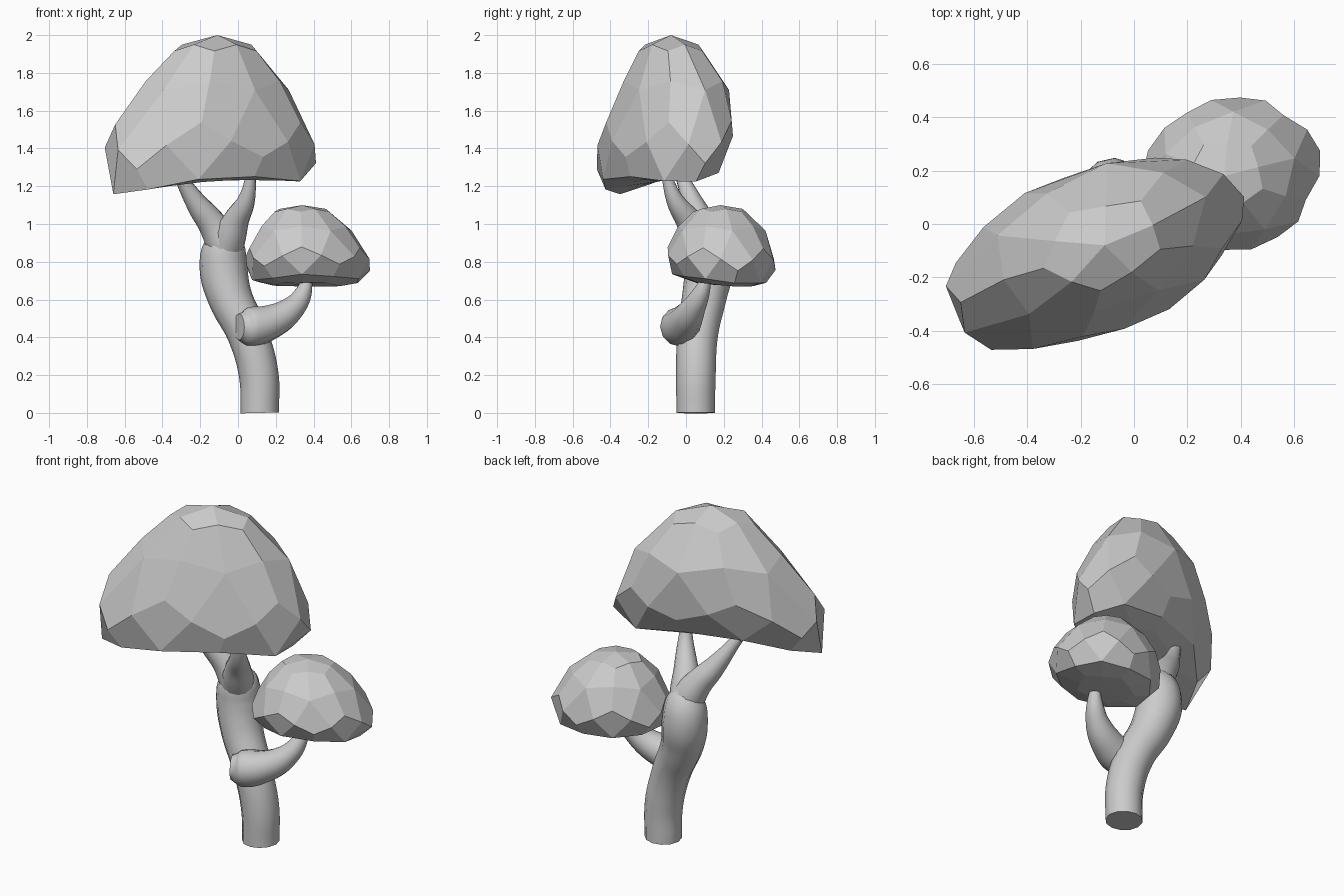
import bpy, bmesh, math

def activate(ob):
    bpy.ops.object.select_all(action='DESELECT')
    ob.select_set(True)
    bpy.context.view_layer.objects.active = ob

# Smooth tapered limb along a curved path: points are (x, y, z, radius)
def limb(name, pts):
    cu = bpy.data.curves.new(name, 'CURVE')
    cu.dimensions = '3D'
    cu.bevel_depth = 1.0
    cu.bevel_resolution = 4
    cu.resolution_u = 6
    cu.use_fill_caps = True
    sp = cu.splines.new('BEZIER')
    sp.radius_interpolation = 'CARDINAL'
    sp.bezier_points.add(len(pts) - 1)
    for bp, (x, y, z, r) in zip(sp.bezier_points, pts):
        bp.co = (x, y, z)
        bp.radius = r
        bp.handle_left_type = bp.handle_right_type = 'AUTO'
    ob = bpy.data.objects.new(name, cu)
    bpy.context.collection.objects.link(ob)
    activate(ob)
    bpy.ops.object.convert(target='MESH')
    bpy.ops.object.shade_smooth_by_angle(angle=math.radians(50))
    return bpy.context.object

# Faceted crown: icosahedron split into kite faces, remapped to elliptical levels
# rows: (polar fraction, z, centre x, centre y, half length, half width)
def crown(name, rows, angle, tilt=0.0, droop=0.0):
    bm = bmesh.new()
    bmesh.ops.create_icosphere(bm, subdivisions=1, radius=1)
    me = bpy.data.meshes.new(name)
    bm.to_mesh(me)
    bm.free()
    ob = bpy.data.objects.new(name, me)
    bpy.context.collection.objects.link(ob)
    mod = ob.modifiers.new("kites", 'SUBSURF')
    mod.subdivision_type = 'SIMPLE'
    mod.levels = 1
    activate(ob)
    bpy.ops.object.modifier_apply(modifier=mod.name)
    ca, sa = math.cos(angle), math.sin(angle)
    for v in ob.data.vertices:
        p = v.co.normalized()
        u = math.acos(max(-1, min(1, p.z))) / math.pi
        i = 0
        while i < len(rows) - 2 and u > rows[i + 1][0]:
            i += 1
        f = (u - rows[i][0]) / (rows[i + 1][0] - rows[i][0])
        z, cx, cy, a, b = [m + (n - m) * f for m, n in zip(rows[i][1:], rows[i + 1][1:])]
        h = math.hypot(p.x, p.y) or 1
        dx, dy = p.x / h * a, p.y / h * b
        low = max(0.0, min(1.0, (u - 0.40) / 0.22))
        x, y = cx + dx * ca - dy * sa, cy + dx * sa + dy * ca
        v.co = (x, y, z + low * (tilt * (y - cy) - droop * dx * dx))
    ob.data.shade_flat()
    return ob

# Trunk and limbs
limb("trunk", [(0.115, 0.052, 0, 0.102), (0.11, 0.052, 0.2, 0.105), (0.05, 0.062, 0.42, 0.108),
               (-0.045, 0.098, 0.62, 0.118), (-0.078, 0.122, 0.78, 0.126),
               (-0.07, 0.105, 0.9, 0.105), (-0.06, 0.08, 0.98, 0.05)])
limb("left_branch", [(-0.06, 0.1, 0.87, 0.10), (-0.13, 0.08, 0.99, 0.08),
                     (-0.22, 0.035, 1.11, 0.058), (-0.325, -0.035, 1.28, 0.03)])
limb("right_branch", [(-0.055, 0.08, 0.9, 0.09), (-0.015, 0.02, 1.01, 0.072),
                      (0.045, -0.06, 1.13, 0.046), (0.072, -0.11, 1.28, 0.026)])
limb("side_branch", [(0.005, -0.065, 0.455, 0.07), (0.06, -0.04, 0.455, 0.103),
                     (0.17, -0.01, 0.48, 0.092),
                     (0.285, 0.035, 0.55, 0.068), (0.345, 0.08, 0.635, 0.046),
                     (0.37, 0.115, 0.73, 0.026)])

# Leaf crowns
crown("large_crown", [
    (0.00, 2.00, -0.11, -0.08, 0.0, 0.0),
    (0.176, 1.95, -0.115, -0.08, 0.20, 0.14),
    (0.26, 1.86, -0.12, -0.07, 0.30, 0.21),
    (0.352, 1.71, -0.13, -0.06, 0.43, 0.27),
    (0.44, 1.55, -0.145, -0.09, 0.545, 0.305),
    (0.50, 1.46, -0.15, -0.11, 0.59, 0.305),
    (0.56, 1.385, -0.148, -0.125, 0.605, 0.30),
    (0.648, 1.29, -0.145, -0.14, 0.555, 0.265),
    (0.80, 1.25, -0.15, -0.13, 0.32, 0.15),
    (1.00, 1.23, -0.15, -0.12, 0.0, 0.0)], math.radians(22), 0.15, 0.33)
crown("small_crown", [
    (0.00, 1.10, 0.34, 0.18, 0.0, 0.0),
    (0.176, 1.08, 0.34, 0.18, 0.13, 0.12),
    (0.26, 1.04, 0.345, 0.18, 0.19, 0.175),
    (0.352, 0.965, 0.355, 0.18, 0.255, 0.24),
    (0.44, 0.875, 0.36, 0.185, 0.31, 0.28),
    (0.50, 0.825, 0.365, 0.185, 0.335, 0.29),
    (0.56, 0.775, 0.365, 0.185, 0.345, 0.285),
    (0.648, 0.715, 0.365, 0.185, 0.30, 0.255),
    (0.80, 0.68, 0.36, 0.185, 0.18, 0.15),
    (1.00, 0.68, 0.36, 0.185, 0.0, 0.0)], math.radians(15), -0.08, 0.2)
